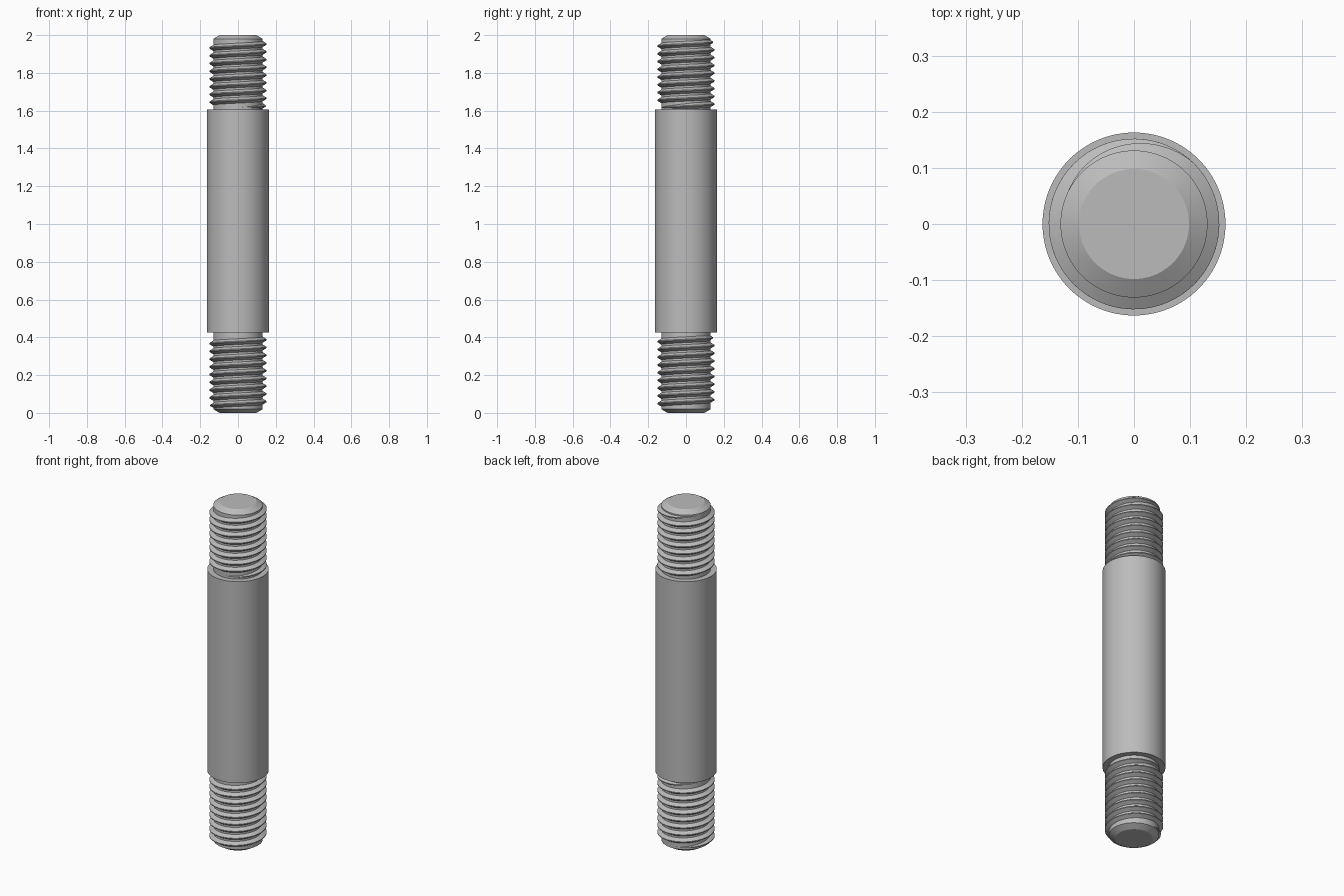
import bpy, bmesh, math

cube = bpy.data.objects.get("Cube")
if cube:
    bpy.data.objects.remove(cube, do_unlink=True)

steel = bpy.data.materials.new("grey_steel")
steel.use_nodes = True
COLOR = (0.5, 0.5, 0.5, 1)
steel.diffuse_color = COLOR
steel.node_tree.nodes["Principled BSDF"].inputs["Base Color"].default_value = COLOR

SIDES = 96
ROOT, CREST, SHANK, TIP = 0.131, 0.152, 0.163, 0.098
LOW, HIGH = 0.425, 1.605
PITCH = 0.041


def finish(name, bm):
    bmesh.ops.recalc_face_normals(bm, faces=bm.faces)
    mesh = bpy.data.meshes.new(name)
    bm.to_mesh(mesh)
    bm.free()
    mesh.materials.append(steel)
    obj = bpy.data.objects.new(name, mesh)
    bpy.context.collection.objects.link(obj)
    bpy.ops.object.select_all(action="DESELECT")
    obj.select_set(True)
    bpy.context.view_layer.objects.active = obj
    bpy.ops.object.shade_smooth_by_angle(angle=math.radians(25))


def stepped_rod(name, profile):
    """Revolve (radius, height) pairs and cap both ends."""
    bm = bmesh.new()
    rings = [[bm.verts.new((r * math.cos(math.tau * i / SIDES),
                            r * math.sin(math.tau * i / SIDES), z))
              for i in range(SIDES)] for r, z in profile]
    for a, b in zip(rings, rings[1:]):
        for i in range(SIDES):
            j = (i + 1) % SIDES
            bm.faces.new((a[i], a[j], b[j], b[i]))
    bm.faces.new(rings[0])
    bm.faces.new(rings[-1])
    finish(name, bm)


def thread(name, z_start, z_end, end_angle, fade=math.radians(105)):
    """Right-handed ridge that fades into the rod at both ends."""
    bm = bmesh.new()
    total = (z_end - z_start) / PITCH * math.tau
    steps = int(total / math.tau * SIDES)
    rings = []
    for k in range(steps + 1):
        t = total * k / steps
        height = max(min(1, t / fade, (total - t) / fade), 0.02)
        angle = end_angle - total + t
        z = z_start + (z_end - z_start) * k / steps
        tip = ROOT + (CREST - ROOT) * height
        half = PITCH * (0.06 + 0.36 * height)
        flat = PITCH * 0.06
        section = ((ROOT - 0.003, -half), (tip, -flat),
                   (tip, flat), (ROOT - 0.003, half))
        rings.append([bm.verts.new((r * math.cos(angle), r * math.sin(angle), z + dz))
                      for r, dz in section])
    for a, b in zip(rings, rings[1:]):
        for i in range(4):
            j = (i + 1) % 4
            bm.faces.new((a[i], a[j], b[j], b[i]))
    bm.faces.new(rings[0])
    bm.faces.new(rings[-1])
    finish(name, bm)


# Rod with chamfered ends and a wider plain shank
stepped_rod("stud_body", [
    (TIP, 0), (ROOT, 0.02), (ROOT, LOW), (SHANK, LOW),
    (SHANK, HIGH), (ROOT, HIGH), (ROOT, 1.98), (TIP, 2)])

# Screw threads
thread("lower_thread", 0.03, LOW - 0.02, math.radians(153))
thread("upper_thread", HIGH + 0.01, 1.97, math.radians(153))
